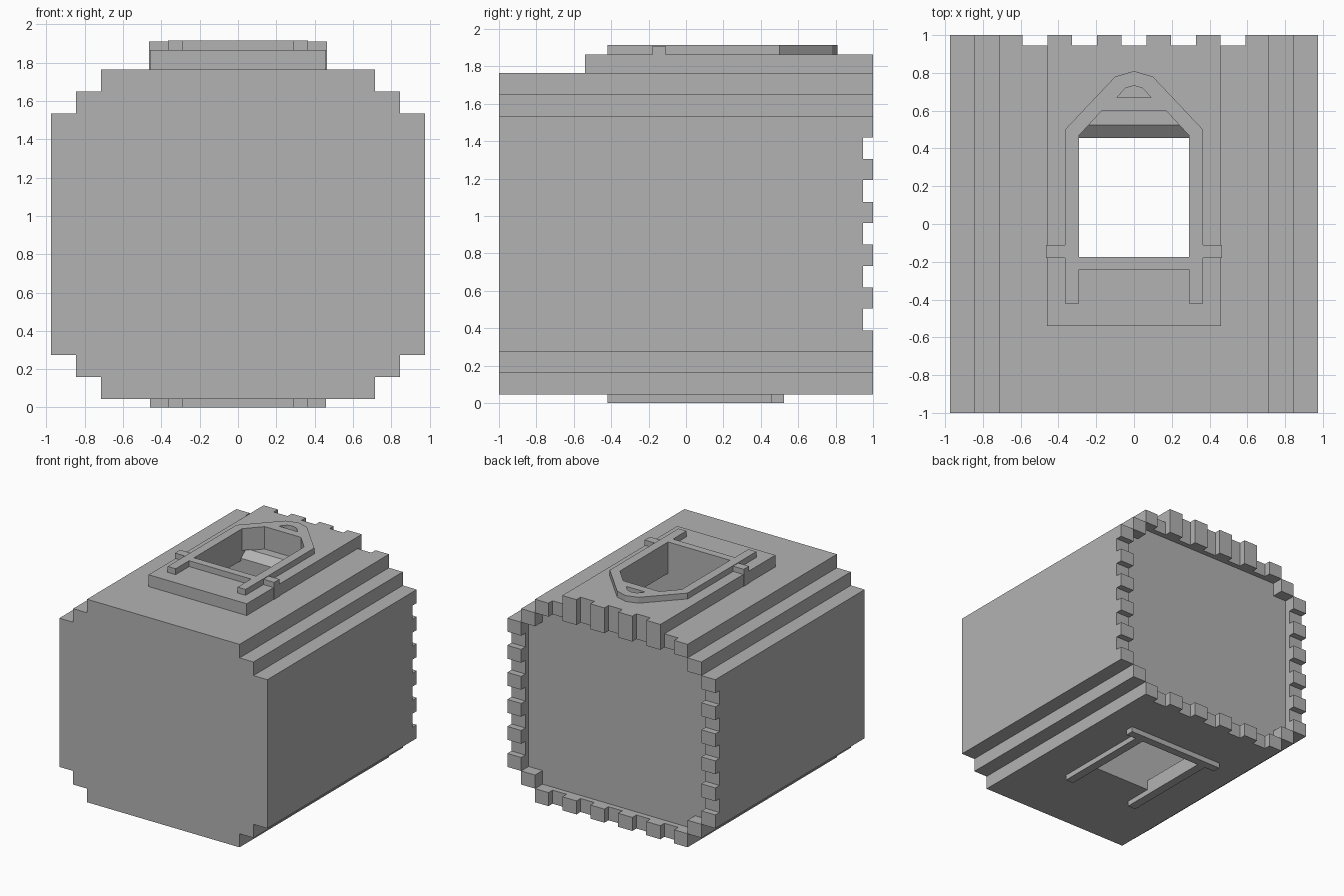
import bpy, bmesh
from mathutils import Vector

cube = bpy.data.objects.get("Cube")
if cube:
    bpy.data.objects.remove(cube, do_unlink=True)

stone = bpy.data.materials.new("grey_stone")
stone.use_nodes = True
GREY = (0.45, 0.45, 0.45, 1)
stone.diffuse_color = GREY
stone.node_tree.nodes["Principled BSDF"].inputs["Base Color"].default_value = GREY


def prism(name, outline, axis, low, high):
    """Extrude a 2D outline along x (y,z), y (x,z) or z (x,y)."""
    place = {"x": lambda a, b, t: (t, a, b),
             "y": lambda a, b, t: (a, t, b),
             "z": lambda a, b, t: (a, b, t)}[axis]
    bm = bmesh.new()
    face = bm.faces.new([bm.verts.new(place(a, b, low)) for a, b in outline])
    new = bmesh.ops.extrude_face_region(bm, geom=[face])["geom"]
    shift = Vector(place(0, 0, high - low))
    bmesh.ops.translate(bm, vec=shift, verts=[v for v in new if isinstance(v, bmesh.types.BMVert)])
    bmesh.ops.recalc_face_normals(bm, faces=bm.faces)
    mesh = bpy.data.meshes.new(name)
    bm.to_mesh(mesh)
    bm.free()
    mesh.materials.append(stone)
    obj = bpy.data.objects.new(name, mesh)
    bpy.context.scene.collection.objects.link(obj)
    return obj


def box(name, x, y, z):
    return prism(name, [(x[0], y[0]), (x[1], y[0]), (x[1], y[1]), (x[0], y[1])], "z", *z)


def combine(target, tool, operation="DIFFERENCE"):
    """Apply a boolean and discard the tool."""
    mod = target.modifiers.new(operation.title(), "BOOLEAN")
    mod.operation, mod.solver, mod.object = operation, "EXACT", tool
    bpy.context.view_layer.objects.active = target
    bpy.ops.object.modifier_apply(modifier=mod.name)
    bpy.data.objects.remove(tool, do_unlink=True)


def mirrored(half):
    """Complete an outline given its +x half from bottom to top."""
    return half + [(-x, y) for x, y in reversed(half) if x > 0]


# Tower body with stepped corners
MID = 0.905
steps = [(0.715, 0.86), (0.845, 0.745), (0.975, 0.63)]


def stepped(rings):
    half = []
    for i, (x, h) in enumerate(rings):
        half.append((x, MID - h))
        if i + 1 < len(rings):
            half.append((x, MID - rings[i + 1][1]))
    half += [(x, 2 * MID - z) for x, z in reversed(half)]
    return mirrored(half)


tower = prism("tower_body", stepped(steps), "y", -1, 1)
combine(tower, box("window_bay", (-0.46, 0.46), (-0.54, 1), (1.7, 1.865)), "UNION")

# Sunken roof deck behind the parapet
deck = stepped([(0.715, 0.745), (0.845, 0.63)])
combine(tower, prism("deck_cutter", deck, "y", 0.9, 1.2))

# Battlement notches around the parapet
for i in range(-2, 3):
    x, z = 0.262 * i, MID + 0.229 * i
    combine(tower, box("notch_cutter", (x - 0.065, x + 0.065), (0.945, 1.2), (-0.2, 2.2)))
    combine(tower, box("notch_cutter", (-1.2, 1.2), (0.945, 1.2), (z - 0.058, z + 0.058)))

# Hollow room, pointed window, sloped lintel and rear doorway
SILL, HEAD = -0.175, 0.455
opening = mirrored([(0.29, SILL), (0.29, 0.47), (0.17, 0.6)])
lintel = [(SILL, 1.55), (HEAD, 1.55), (HEAD, 1.67), (0.53, 1.73), (SILL, 1.73)]
combine(tower, box("room_cutter", (-0.7, 0.7), (SILL, HEAD), (0.13, 1.65)))
combine(tower, prism("lintel_cutter", lintel, "x", -0.29, 0.29))
combine(tower, prism("window_cutter", opening, "z", 1.725, 2.1))
combine(tower, box("doorway_cutter", (-0.29, 0.29), (SILL, HEAD), (-0.1, 0.3)))

# Pointed window surround with a small arched niche
surround = mirrored([(0.365, -0.24), (0.365, 0.5), (0.1, 0.78), (0, 0.81)])
frame = prism("window_surround", surround, "z", 1.86, 1.915)
combine(frame, prism("surround_cutter", opening, "z", 1.8, 2.1))
niche = mirrored([(0.09, 0.67), (0.045, 0.72), (0, 0.732)])
combine(frame, prism("niche_cutter", niche, "z", 1.8, 2.1))

# Window rails and sill ears, doorway rails
for side, s in (("left", 1), ("right", -1)):
    rail = sorted((0.29 * s, 0.365 * s))
    ear = sorted((0.36 * s, 0.465 * s))
    cap = sorted((0.455 * s, 0.465 * s))
    box(side + "_window_rail", rail, (-0.42, -0.24), (1.86, 1.915))
    box(side + "_sill_ear", ear, (-0.18, -0.11), (1.86, 1.91))
    box(side + "_ear_drop", cap, (-0.18, -0.11), (1.76, 1.86))
    box(side + "_doorway_rail", rail, (-0.42, HEAD), (0, 0.05))

# Doorway lintel
box("doorway_lintel", (-0.46, 0.46), (HEAD, 0.525), (0, 0.05))
